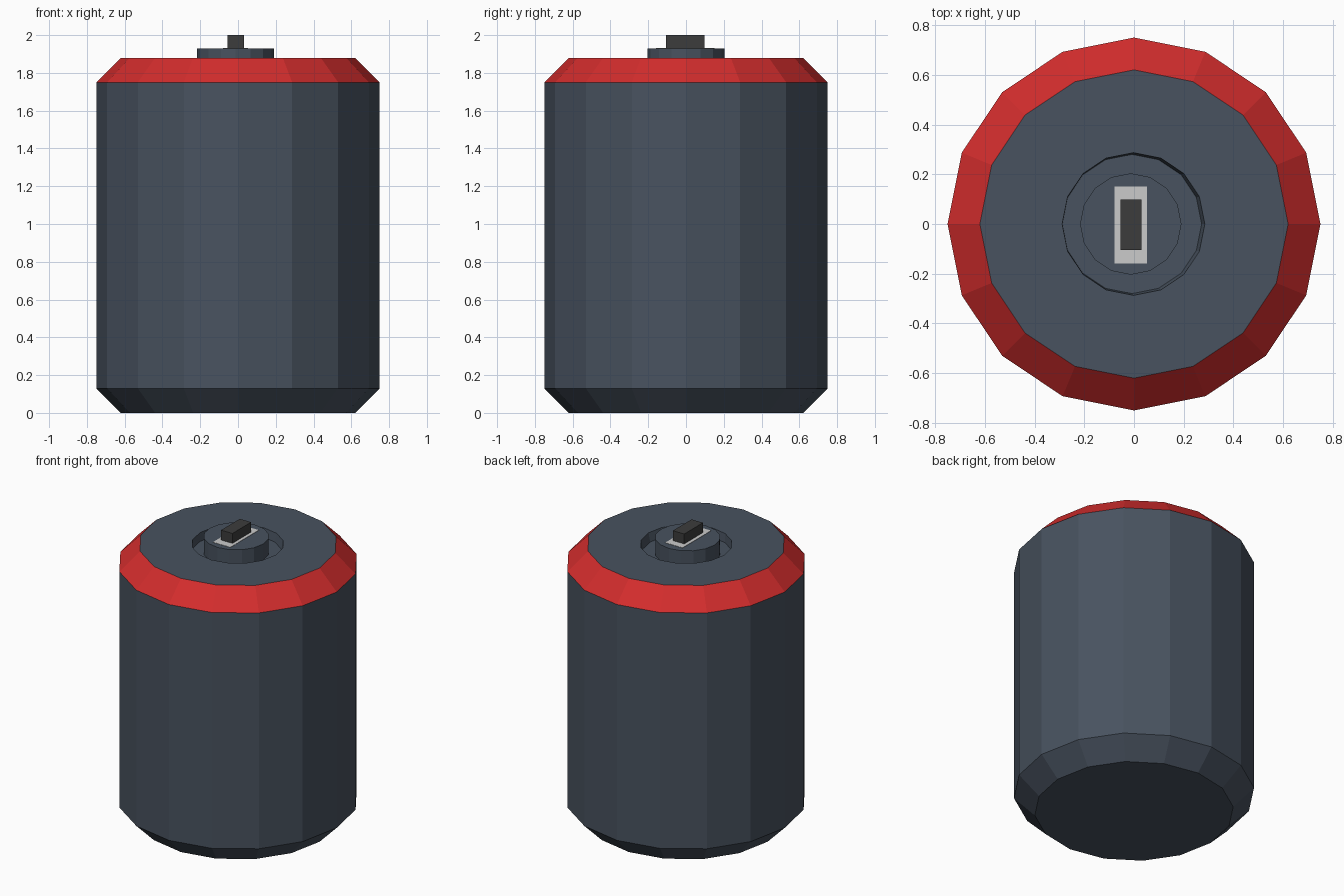
import bpy, bmesh
from math import cos, sin, tau

if "Cube" in bpy.data.objects:
    bpy.data.objects.remove(bpy.data.objects["Cube"])

SIDES = 16


def material(name, rgb):
    m = bpy.data.materials.new(name)
    m.diffuse_color = (*rgb, 1)
    m.use_nodes = True
    m.node_tree.nodes["Principled BSDF"].inputs["Base Color"].default_value = m.diffuse_color
    return m


SLATE = material("slate", (0.065, 0.085, 0.115))
RED = material("red", (0.65, 0.026, 0.026))
DARK = material("dark_grey", (0.045, 0.045, 0.045))


def finish(name, bm, mats):
    mesh = bpy.data.meshes.new(name)
    bm.to_mesh(mesh)
    bm.free()
    for m in mats:
        mesh.materials.append(m)
    ob = bpy.data.objects.new(name, mesh)
    bpy.context.collection.objects.link(ob)
    return ob


def lathe(name, profile, mats, band_mats={}, cx=0):
    """Stack of 16-sided rings (radius, z, x shift), capped at both ends."""
    bm = bmesh.new()
    rings = [[bm.verts.new((cx + dx + r * cos(tau * i / SIDES),
                            r * sin(tau * i / SIDES), z)) for i in range(SIDES)]
             for r, z, dx in profile]
    for k, (a, b) in enumerate(zip(rings, rings[1:])):
        for i in range(SIDES):
            j = (i + 1) % SIDES
            f = bm.faces.new((a[i], a[j], b[j], b[i]))
            f.material_index = band_mats.get(k, 0)
    bm.faces.new(rings[0][::-1])
    bm.faces.new(rings[-1])
    return finish(name, bm, mats)


def box(name, lo, hi, mats):
    bm = bmesh.new()
    bmesh.ops.create_cube(bm, size=1)
    for v in bm.verts:
        v.co = [hi[n] if v.co[n] > 0 else lo[n] for n in range(3)]
    return finish(name, bm, mats)


# Canister body with red upper bevel and a round recess in the lid
lathe("canister_body",
      [(0.62, 0, 0), (0.75, 0.13, 0), (0.75, 1.75, 0), (0.62, 1.88, 0),
       (0.287, 1.88, -0.002), (0.28, 1.82, -0.008)],
      [SLATE, RED], {2: 1})

# Raised knob standing in the recess
lathe("knob", [(0.204, 1.815, 0), (0.204, 1.93, 0)], [SLATE], cx=-0.013)

# Light plate and dark switch on the knob
box("switch_plate", (-0.079, -0.159, 1.925), (0.053, 0.15, 1.932), [])
box("switch", (-0.055, -0.105, 1.92), (0.031, 0.098, 2.0), [DARK])
